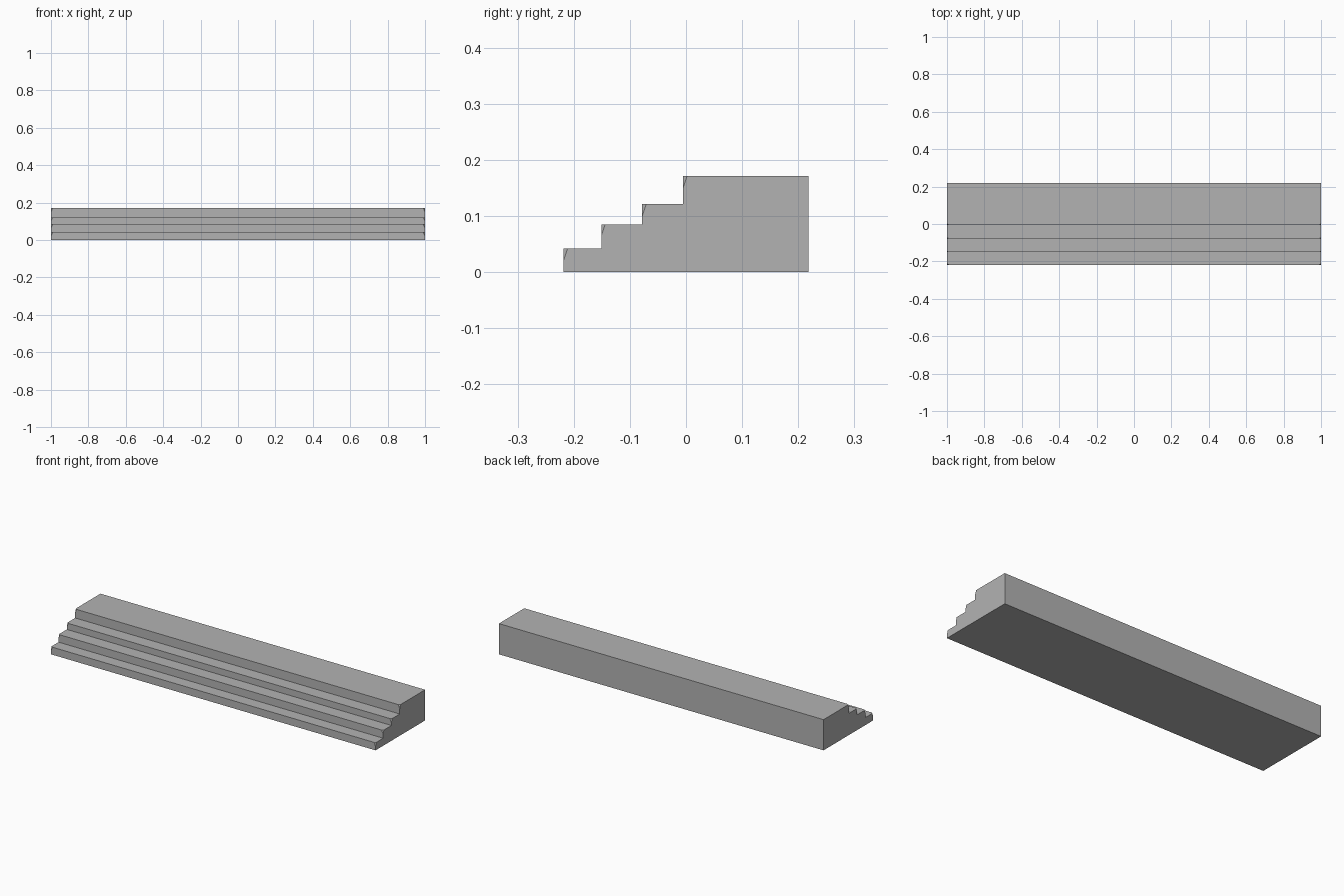
import bpy
import bmesh

cube = bpy.data.objects.get("Cube")
if cube:
    bpy.data.objects.remove(cube, do_unlink=True)

stone = bpy.data.materials.new("grey_stone")
stone.use_nodes = True
colour = (0.45, 0.45, 0.45, 1)
stone.diffuse_color = colour
stone.node_tree.nodes["Principled BSDF"].inputs["Base Color"].default_value = colour

HALF, BACK = 1.0, 0.218
STEPS = [(-0.218, 0.042), (-0.151, 0.085), (-0.078, 0.121), (-0.005, 0.171)]  # riser y, tread z
CHIP_X, CHIP_Y, CHIP_Z = 0.01, 0.007, 0.021  # clipped corner at each nosing end

bm = bmesh.new()


def face(points):
    bm.faces.new([bm.verts.new(p) for p in points])


def mirrored(points):
    """Face spanning both ends: right-hand chain joined to its mirror image."""
    face(points + [(-x, y, z) for x, y, z in reversed(points)])


# Risers, treads and clipped nosing corners
side = [(BACK, 0)]
floor = 0
for i, (y, z) in enumerate(STEPS):
    rear = STEPS[i + 1][0] if i + 1 < len(STEPS) else BACK
    low = (HALF, y, z - CHIP_Z)
    nose = (HALF - CHIP_X, y, z)
    high = (HALF, y + CHIP_Y, z)
    mirrored([(HALF, y, floor), low, nose])
    mirrored([nose, high, (HALF, rear, z)])
    for s in (1, -1):
        face([(s * p[0], p[1], p[2]) for p in (low, high, nose)])
    side += [(y, floor), low[1:], high[1:]]
    floor = z
side.append((BACK, floor))

# Ends, back and underside
for s in (1, -1):
    face([(s * HALF, y, z) for y, z in side])
mirrored([(HALF, BACK, 0), (HALF, BACK, floor)])
mirrored([(HALF, STEPS[0][0], 0), (HALF, BACK, 0)])

bmesh.ops.remove_doubles(bm, verts=bm.verts, dist=0.0001)
bmesh.ops.recalc_face_normals(bm, faces=bm.faces)
mesh = bpy.data.meshes.new("stair_block")
bm.to_mesh(mesh)
bm.free()
mesh.materials.append(stone)
stairs = bpy.data.objects.new("stair_block", mesh)
bpy.context.collection.objects.link(stairs)
